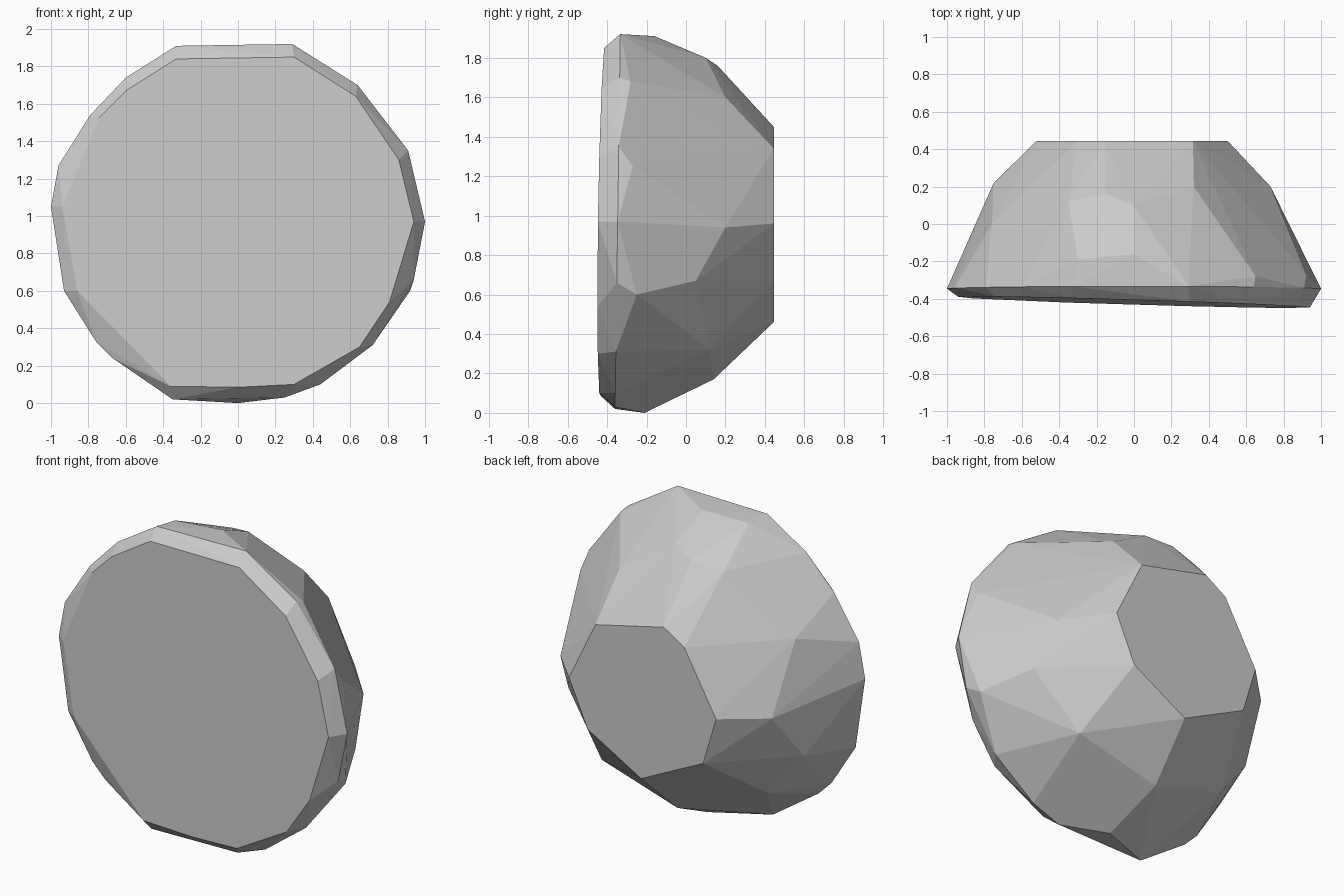
import bpy, bmesh

# Front flat facet outline (x, z), lying on a slightly tilted plane
front = [(-.33, 1.84), (.30, 1.85), (.63, 1.64), (.86, 1.30), (.94, .97), (.81, .54),
         (.65, .30), (.30, .10), (0, .085), (-.36, .09), (-.86, .60), (-.94, 1.05),
         (-.74, 1.53), (-.60, 1.67)]
# Widest rim outline (x, z)
rim = [(-.33, 1.91), (.29, 1.92), (.64, 1.70), (.91, 1.35), (1, .97), (.94, .66),
       (.72, .31), (.44, .10), (.25, .03), (-.35, .02), (-.67, .24), (-.76, .33),
       (-.93, .60), (-1, 1.05), (-.96, 1.27), (-.79, 1.54), (-.60, 1.74)]
# Irregular chipped shoulder (x, y, z)
shoulder = [(0, -.16, 1.91), (-.30, -.19, 1.90), (0, .10, 1.80), (-.15, .16, 1.76),
            (-.35, .12, 1.73), (-.41, .14, 1.57), (.32, .20, 1.60), (.65, -.28, 1.68),
            (.92, -.27, 1.25), (.73, .20, .94), (.78, .05, .67), (.92, -.25, .60),
            (.50, .12, .32), (-.04, .14, .17), (0, -.21, 0), (-.60, .05, .38),
            (-.82, .0, .65), (-.75, .22, .95), (-.76, 0, 1.37)]
# Back flat facet outline (x, z)
back = [(.315, 1.34), (-.157, 1.45), (-.30, 1.36), (-.52, .97), (-.43, .67),
        (0, .46), (.37, .67), (.50, .96)]

points = [(x, -.432 - .03 * x + .014 * z, z) for x, z in front]
points += [(x, -.36 + .014 * z, z) for x, z in rim]
points += shoulder
points += [(x, .445, z) for x, z in back]

# Faceted stone: the convex skin around all outlines
bm = bmesh.new()
for p in points:
    bm.verts.new(p)
hull = bmesh.ops.convex_hull(bm, input=bm.verts[:])
loose = {g for g in hull["geom_interior"] + hull["geom_unused"]
         if isinstance(g, bmesh.types.BMVert)}
bmesh.ops.delete(bm, geom=list(loose), context='VERTS')
bmesh.ops.dissolve_limit(bm, angle_limit=.02, verts=bm.verts[:], edges=bm.edges[:])
bmesh.ops.recalc_face_normals(bm, faces=bm.faces[:])

mesh = bpy.data.meshes.new("faceted_stone")
bm.to_mesh(mesh)
bm.free()
bpy.context.collection.objects.link(bpy.data.objects.new("faceted_stone", mesh))
